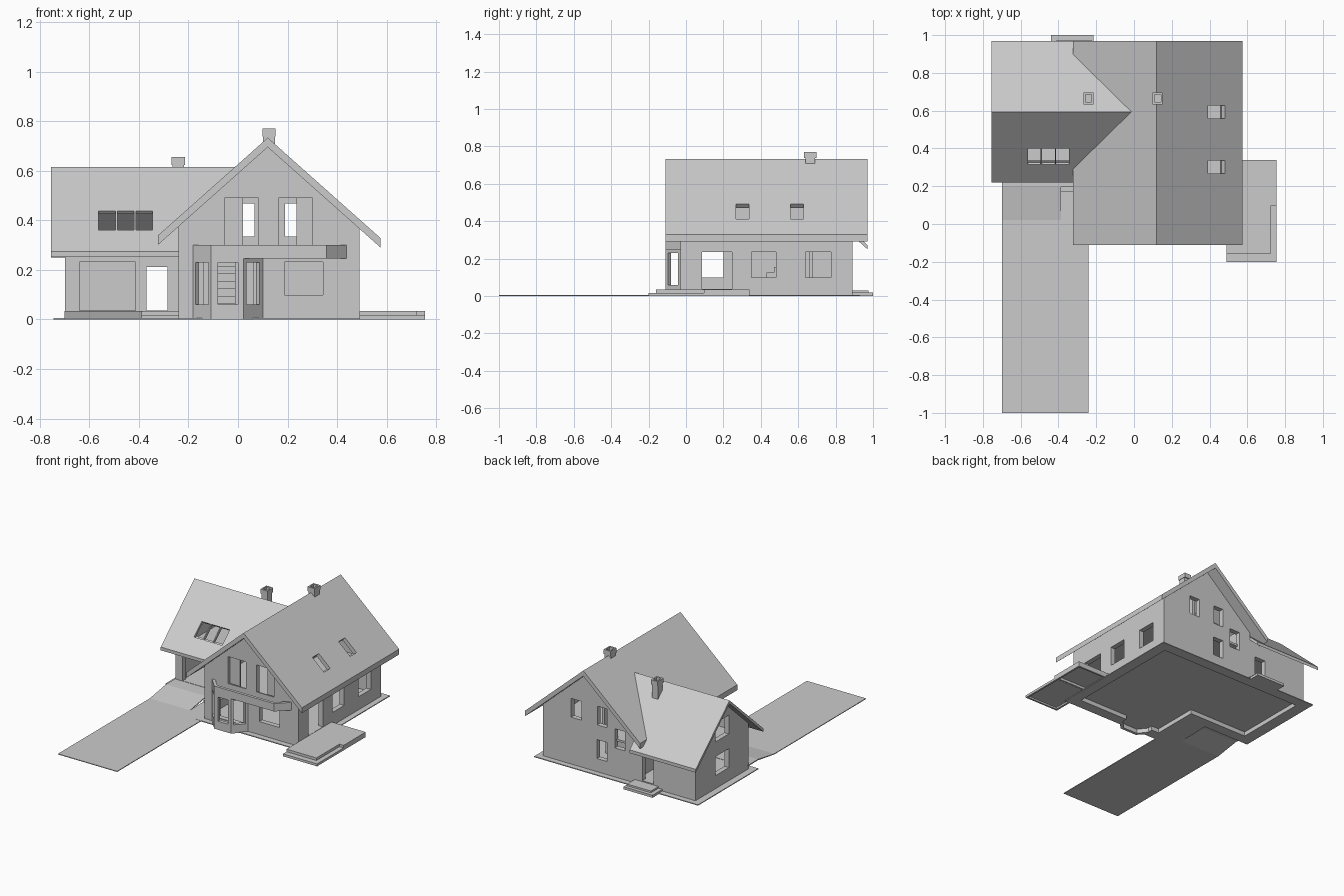
import bpy, bmesh, math
from mathutils import Matrix

old = bpy.data.objects.get("Cube")
if old:
    bpy.data.objects.remove(old, do_unlink=True)

grey = bpy.data.materials.new("plain_grey")
grey.use_nodes = True
grey.diffuse_color = (0.6, 0.6, 0.6, 1)
grey.node_tree.nodes["Principled BSDF"].inputs["Base Color"].default_value = (0.6, 0.6, 0.6, 1)


def solid(name, bottom, top):
    """Closed solid between two matching loops of points."""
    bm = bmesh.new()
    lo = [bm.verts.new(p) for p in bottom]
    hi = [bm.verts.new(p) for p in top]
    bm.faces.new(lo)
    bm.faces.new(hi)
    n = len(lo)
    for i in range(n):
        j = (i + 1) % n
        bm.faces.new((lo[i], lo[j], hi[j], hi[i]))
    bmesh.ops.recalc_face_normals(bm, faces=bm.faces)
    mesh = bpy.data.meshes.new(name)
    bm.to_mesh(mesh)
    bm.free()
    mesh.materials.append(grey)
    ob = bpy.data.objects.new(name, mesh)
    bpy.context.scene.collection.objects.link(ob)
    return ob


def prism(name, profile, axis, a, b):
    place = {"x": lambda u, v, t: (t, u, v),
             "y": lambda u, v, t: (u, t, v),
             "z": lambda u, v, t: (u, v, t)}[axis]
    return solid(name, [place(u, v, a) for u, v in profile],
                 [place(u, v, b) for u, v in profile])


def box(name, x0, x1, y0, y1, z0, z1):
    return prism(name, [(x0, y0), (x1, y0), (x1, y1), (x0, y1)], "z", z0, z1)


def hole(*limits):
    return box("cutter", *limits)


def turned_hole(centre, size, angle, axis):
    hx, hy, hz = (s / 2 for s in size)
    ob = hole(-hx, hx, -hy, hy, -hz, hz)
    ob.data.transform(Matrix.Translation(centre) @ Matrix.Rotation(angle, 4, axis))
    return ob


def cut(ob, cutters):
    for c in cutters:
        c.hide_render = True
        mod = ob.modifiers.new("cut", "BOOLEAN")
        mod.operation, mod.solver, mod.object = "DIFFERENCE", "EXACT", c
    bpy.context.view_layer.update()
    graph = bpy.context.evaluated_depsgraph_get()
    mesh = bpy.data.meshes.new_from_object(ob.evaluated_get(graph))
    ob.modifiers.clear()
    ob.data = mesh
    for c in cutters:
        bpy.data.objects.remove(c, do_unlink=True)
    return ob


# Roof planes
RX, RZ, RS, RT = 0.12, 0.733, 0.89, 0.038     # main ridge, slope, thickness
WY, WZ, WS, WT = 0.594, 0.614, 0.907, 0.023   # wing ridge, slope, thickness
FLOOR = 0.035
X0, X1, Y0, Y1, WALL = -0.24, 0.49, -0.03, 0.89, 0.035
V0, V1 = 0.30, 0.89


def main_z(x, y=0):
    return RZ - RS * abs(x - RX)


def wing_z(x, y):
    return WZ - WS * abs(y - WY)


def valley(x):
    """Distance from the wing ridge at which both roofs meet."""
    return (WZ - main_z(x)) / WS


def roof(name, outline, height, thick):
    return solid(name, [(x, y, height(x, y) - thick) for x, y in outline],
                 [(x, y, height(x, y)) for x, y in outline])


WEST, EAST, FRONT, BACK = -0.322, 0.574, -0.11, 0.97
MEET = (RX - (RZ - WZ) / RS, WY)

roof("main_roof_left_slope", [(WEST, FRONT), (RX, FRONT), (RX, BACK), (WEST, BACK),
                              (WEST, WY + valley(WEST)), MEET, (WEST, WY - valley(WEST))],
     main_z, RT)
right_slope = roof("main_roof_right_slope", [(RX, FRONT), (EAST, FRONT), (EAST, BACK), (RX, BACK)],
                   main_z, RT)
cut(right_slope, [turned_hole((0.437, y, main_z(0.437)), (0.12, 0.07, 0.16), math.atan(RS), "Y")
                  for y in (0.302, 0.593)])

# Wing roof, running under the main eaves to the main wall
wing_front = roof("wing_roof_front", [(-0.755, 0.22), (X0, 0.22), (X0, WY - valley(X0)),
                                      MEET, (-0.755, WY)], wing_z, WT)
cut(wing_front, [turned_hole((x, 0.357, wing_z(x, 0.357)), (0.068, 0.115, 0.14),
                             math.atan(WS), "X") for x in (-0.528, -0.453, -0.378)])
roof("wing_roof_back", [(-0.755, WY), MEET, (X0, WY + valley(X0)), (X0, BACK),
                        (-0.755, BACK)], wing_z, WT)


# Open space below the ground floor
def underside():
    return [hole(X0 + WALL, X1 - WALL, Y0 + WALL, Y1 - WALL, -0.02, 0.03),
            hole(-0.662, -0.1, V0 + WALL, V1 - WALL, -0.02, 0.03),
            prism("cutter", [(-0.147, 0.02), (-0.147, -0.03), (-0.1, -0.09), (0.013, -0.09),
                             (0.068, -0.03), (0.068, 0.02)], "z", -0.02, 0.03)]


# Main house shell
def main_profile(inset, bottom, lift):
    a, b = X0 + inset, X1 - inset
    top = lambda x: main_z(x) - RT + lift
    return [(a, bottom), (b, bottom), (b, top(b)), (RX, top(RX)), (a, top(a))]


main_house = prism("main_walls", main_profile(0, 0, 0.003), "y", Y0, Y1)
cut(main_house, [prism("cutter", main_profile(WALL, FLOOR, 0.1), "y", Y0 + WALL, Y1 - WALL)])
front, back = (-0.1, 0.02), (0.84, 0.95)
east, west = (0.44, 0.55), (-0.3, -0.19)
cut(main_house, [
    hole(-0.055, 0.083, *front, 0.27, 0.49),
    hole(0.163, 0.30, *front, 0.27, 0.49),
    hole(0.187, 0.343, *front, 0.098, 0.231),
    hole(-0.14, 0.06, *front, 0.04, 0.235),
    hole(-0.01, 0.067, *back, 0.335, 0.467),
    hole(0.19, 0.27, *back, 0.335, 0.467),
    hole(-0.01, 0.07, *back, 0.098, 0.231),
    hole(-0.15, -0.07, *back, 0.21, 0.345),
    hole(*east, 0.085, 0.245, 0.037, 0.234),
    hole(*east, 0.35, 0.48, 0.098, 0.234),
    hole(*east, 0.64, 0.775, 0.098, 0.234),
    hole(*west, 0.085, 0.20, 0.098, 0.234),
])
cut(main_house, underside())


# Wing shell
def wing_profile(inset, bottom, lift):
    a, b = V0 + inset, V1 - inset
    top = lambda y: wing_z(0, y) - WT + lift
    return [(a, bottom), (b, bottom), (b, top(b)), (WY, top(WY)), (a, top(a))]


wing = prism("wing_walls", wing_profile(0, 0, 0.003), "x", -0.697, -0.235)
cut(wing, [prism("cutter", wing_profile(WALL, FLOOR, 0.1), "x", -0.662, -0.1)])
gable = (-0.75, -0.64)
cut(wing, [
    hole(-0.64, -0.413, 0.2, 0.36, 0.037, 0.231),
    hole(-0.369, -0.284, 0.2, 0.36, 0.037, 0.212),
    hole(-0.369, -0.284, 0.83, 0.95, 0.037, 0.212),
    hole(*gable, 0.52, 0.67, 0.098, 0.231),
    hole(*gable, 0.52, 0.67, 0.335, 0.467),
])
cut(wing, underside())

# Upper floors, partitions, fixed balcony door leaves and inner stair
box("main_upper_floor", X0 + 0.02, X1 - 0.02, Y0 + 0.02, Y1 - 0.02, 0.25, 0.265)
box("wing_upper_floor", -0.68, X0 + 0.02, V0 + 0.02, V1 - 0.02, 0.25, 0.265)
box("attic_partition", RX - 0.01, RX + 0.01, 0.2, 0.75, 0.26, 0.68)
box("ground_partition", X0 + 0.02, 0.15, 0.66, 0.68, 0.03, 0.255)
for x in (-0.06, 0.235):
    box("balcony_door_leaf", x, x + 0.08, -0.008, 0.002, 0.26, 0.495)
for i in range(7):
    y = 0.35 + 0.04 * i
    box("stair_step", -0.09, -0.01, y, 0.64, FLOOR + 0.03 * i, FLOOR + 0.03 * (i + 1))

# Bay with angled sides
bay = prism("bay", [(-0.182, -0.025), (-0.182, -0.03), (-0.108, FRONT), (0.022, FRONT),
                    (0.10, -0.03), (0.10, -0.025)], "z", 0, 0.247)
cut(bay, [prism("cutter", [(-0.147, 0.0), (-0.147, -0.03), (-0.1, -0.085), (0.013, -0.085),
                           (0.065, -0.03), (0.065, 0.0)], "z", FLOOR, 0.235)])
cut(bay, [hole(-0.08, 0.0, -0.16, -0.07, 0.06, 0.23)]
    + [turned_hole((x, -0.07, 0.145), (0.076, 0.08, 0.17), a, "Z")
       for x, a in ((-0.145, -math.pi / 4), (0.061, math.pi / 4))])
cut(bay, underside())

# Balcony with parapet
balcony = prism("balcony", [(-0.182, -0.02), (-0.182, -0.03), (-0.108, FRONT),
                            (0.357, FRONT), (0.437, -0.03), (0.437, -0.02)], "z", 0.245, 0.30)
cut(balcony, [prism("cutter", [(-0.154, -0.03), (-0.099, -0.09), (0.349, -0.09),
                               (0.409, -0.03)], "z", 0.265, 0.35)])

# Chimneys with slightly wider hollow caps
for label, x, top in (("main", 0.125, 0.77), ("wing", -0.241, 0.655)):
    box(label + "_chimney", x - 0.024, x + 0.024, 0.638, 0.69, top - 0.16, top - 0.03)
    cap = box(label + "_chimney_cap", x - 0.027, x + 0.027, 0.632, 0.697, top - 0.032, top)
    cut(cap, [hole(x - 0.017, x + 0.017, 0.645, 0.685, top - 0.025, top + 0.05)])

# Plinth frames around the walls
for plinth in (box("main_plinth", -0.28, 0.53, -0.07, 0.93, 0, 0.006),
               box("wing_plinth", -0.745, -0.25, 0.26, 0.93, 0, 0.006)):
    cut(plinth, underside())

# Driveway and thin garage ramp
box("driveway", -0.70, -0.24, -1.0, 0.02, 0, 0.005)
box("entrance_path", -0.39, -0.24, 0.02, 0.18, 0, 0.005)
prism("garage_ramp", [(0.02, 0), (0.2, 0.028), (0.31, 0.028), (0.31, FLOOR), (0.2, FLOOR),
                      (0.02, 0.005)], "x", -0.70, -0.387)

# Entrance steps, front and back
box("front_lower_step", -0.387, -0.235, 0.17, 0.31, 0, 0.018)
box("front_upper_step", -0.387, -0.235, 0.195, 0.31, 0, FLOOR)
box("back_lower_step", -0.44, -0.215, 0.88, 1.0, 0, 0.018)
box("back_upper_step", -0.41, -0.225, 0.88, 0.975, 0, 0.03)

# Terrace with a lower step on two sides, open underneath
step = box("terrace_step", 0.49, 0.755, -0.2, 0.1, 0, 0.017)
cut(step, [hole(0.505, 0.742, -0.187, 0.12, -0.02, 0.012)])
terrace = prism("terrace", [(0.49, -0.16), (0.722, -0.16), (0.722, 0.095), (0.755, 0.095),
                            (0.755, 0.34), (0.49, 0.34)], "z", 0.013, FLOOR)
cut(terrace, [hole(0.505, 0.742, 0.11, 0.327, -0.02, 0.03)])
box("terrace_back_edge", 0.49, 0.755, 0.327, 0.34, 0, 0.014)
box("terrace_side_edge", 0.742, 0.755, 0.1, 0.327, 0, 0.014)
